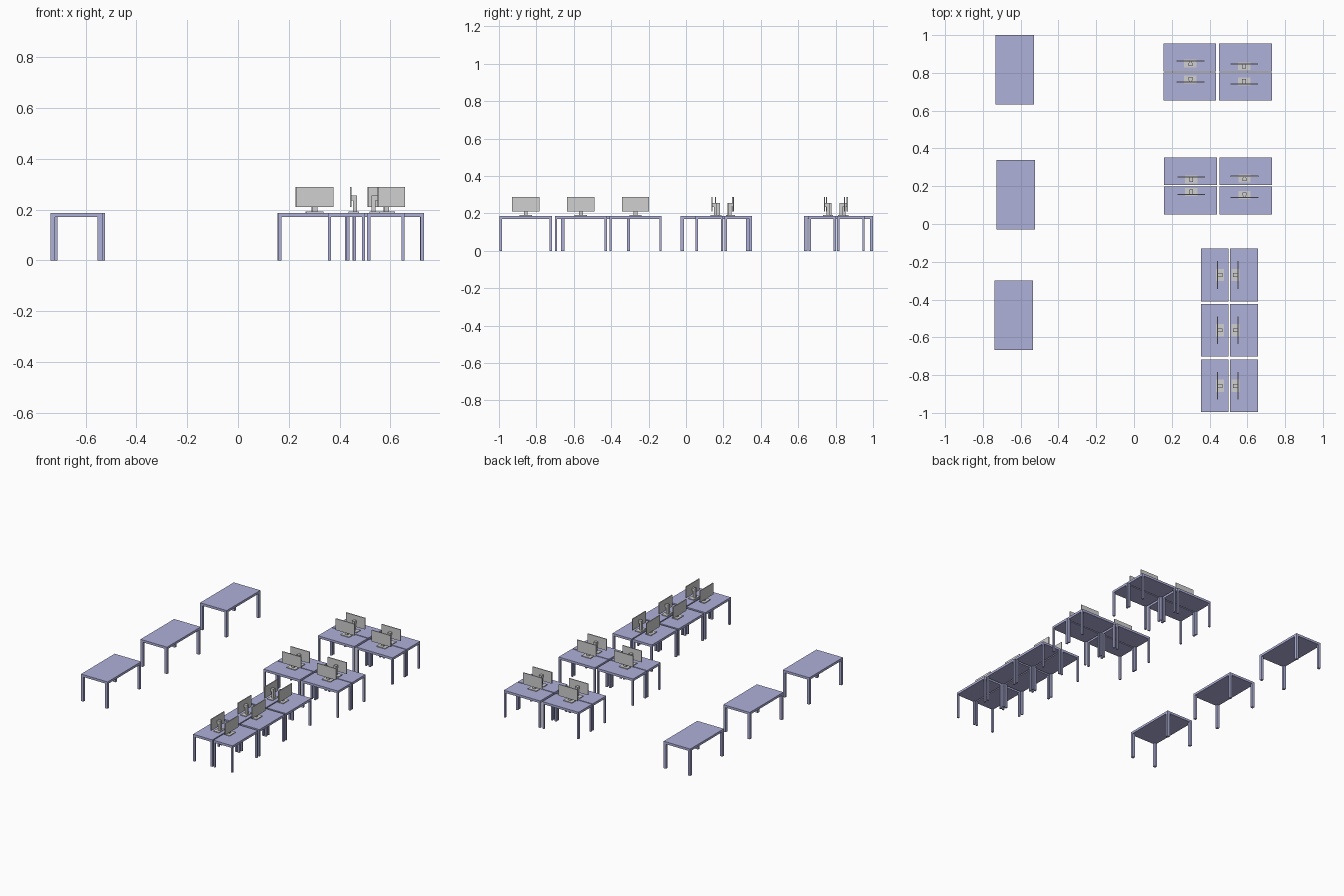
import bpy
from math import pi
from mathutils import Matrix, Vector

cube = bpy.data.objects.get("Cube")
if cube:
    bpy.data.objects.remove(cube, do_unlink=True)


def material(name, rgb):
    mat = bpy.data.materials.new(name)
    mat.use_nodes = True
    mat.diffuse_color = (*rgb, 1)
    mat.node_tree.nodes["Principled BSDF"].inputs["Base Color"].default_value = (*rgb, 1)
    return mat


LAVENDER = material("lavender laminate", (0.43, 0.44, 0.70))
GREY = material("light grey plastic", (0.63, 0.63, 0.63))

TOP, BOARD = 0.187, 0.016


def box(name, lo, hi, mat, place=Matrix()):
    """Box between two corners, then moved and turned by a matrix."""
    lo, hi = Vector(lo), Vector(hi)
    bpy.ops.mesh.primitive_cube_add(size=1)
    ob = bpy.context.object
    ob.name = name
    size = Matrix.Diagonal((*(hi - lo), 1))
    ob.data.transform(place @ Matrix.Translation((lo + hi) / 2) @ size)
    ob.data.materials.append(mat)
    return ob


def table(name, cx, cy, w, d, leg):
    """Flat board on four square legs flush with its corners."""
    x, y = w / 2, d / 2
    place = Matrix.Translation((cx, cy, 0))
    box(name + "_top", (-x, -y, TOP - BOARD), (x, y, TOP), LAVENDER, place)
    for sx in (-1, 1):
        for sy in (-1, 1):
            px, py = sx * (x - leg / 2), sy * (y - leg / 2)
            h = leg / 2
            box(name + "_leg", (px - h, py - h, 0), (px + h, py + h, TOP - BOARD), LAVENDER, place)


def monitor(cx, cy, turn):
    """Screen on an arm, neck and foot; its screen faces -y before turning."""
    place = Matrix.Translation((cx, cy, TOP)) @ Matrix.Rotation(turn, 4, "Z")
    box("monitor_screen", (-0.073, -0.003, 0.023), (0.073, 0.003, 0.102), GREY, place)
    box("monitor_arm", (-0.008, 0.003, 0.048), (0.008, 0.012, 0.069), GREY, place)
    box("monitor_neck", (-0.010, 0.010, 0.004), (0.010, 0.026, 0.069), GREY, place)
    box("monitor_foot", (-0.033, -0.008, 0), (0.033, 0.034, 0.005), GREY, place)


# Three large empty tables
for cx, cy in ((-0.631, 0.816), (-0.626, 0.155), (-0.636, -0.483)):
    table("large_table", cx, cy, 0.204, 0.369, 0.018)

# Two clusters of four desks: centre line y, left shift, screen distances from it
clusters = (
    (0.805, 0.295, 0.590, ((0.057, 0.043), (0.054, 0.064))),
    (0.202, 0.299, 0.592, ((0.047, 0.051), (0.045, 0.062))),
)
for mid, left, right, (back, front) in clusters:
    for i, cx in enumerate((left, right)):
        for side, offsets, turn in ((1, back, pi), (-1, front, 0)):
            table("desk", cx, mid + side * 0.077, 0.279, 0.147, 0.0125)
            screen_x = cx + (0.004, -0.007)[i]
            monitor(screen_x, mid + side * offsets[i], turn)

# Double row of six desks
for cy in (-0.270, -0.562, -0.857):
    for cx, sx, turn in ((0.427, 0.443, -pi / 2), (0.582, 0.551, pi / 2)):
        table("desk", cx, cy, 0.147, 0.279, 0.0125)
        monitor(sx, cy, turn)
